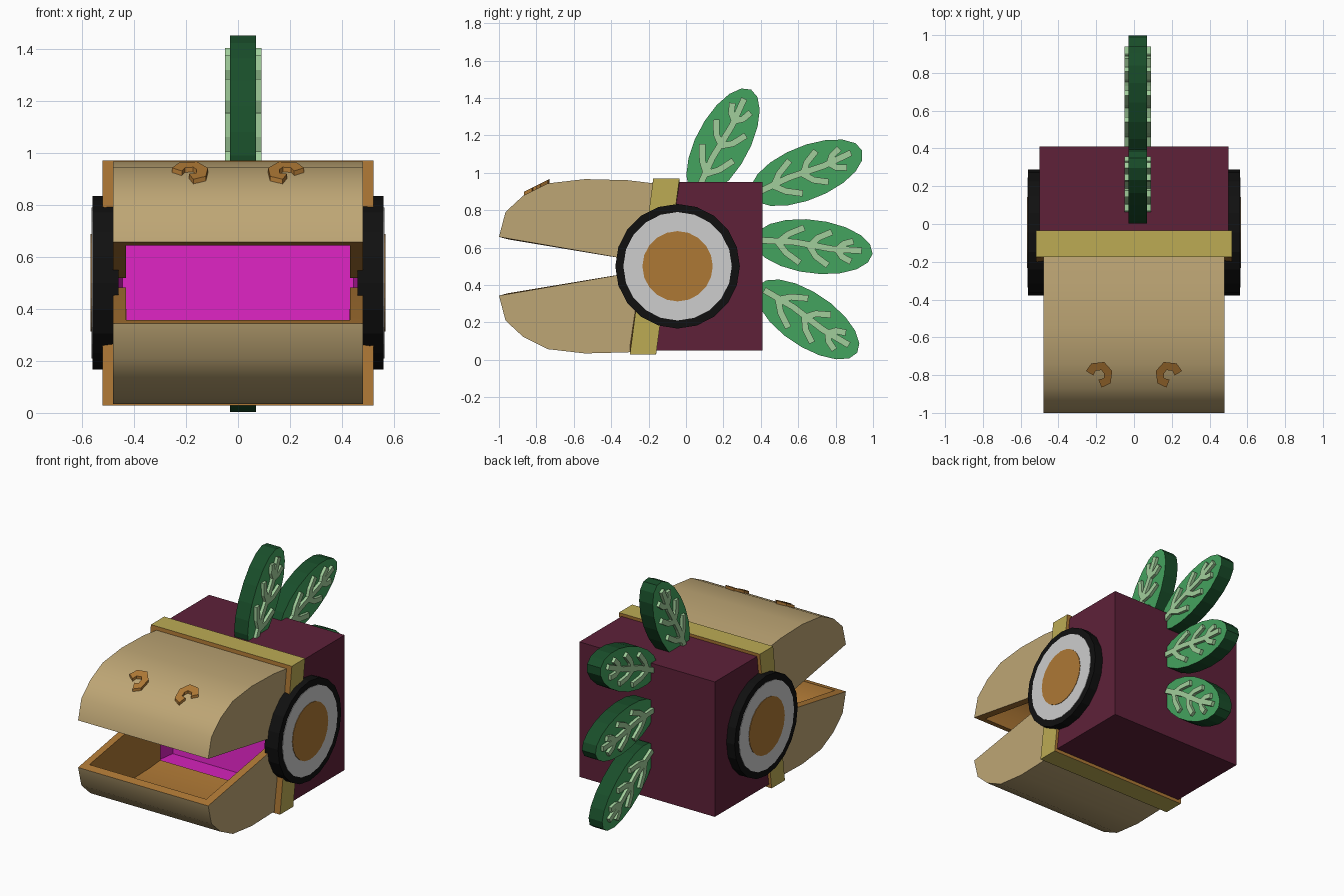
import bpy, bmesh, math
from mathutils import Vector

if "Cube" in bpy.data.objects:
    bpy.data.objects.remove(bpy.data.objects["Cube"])


def mat(name, r, g, b):
    m = bpy.data.materials.new(name)
    lin = [c / 255 / 12.92 if c < 11 else ((c / 255 + 0.055) / 1.055) ** 2.4 for c in (r, g, b)]
    m.diffuse_color = (*lin, 1)
    m.use_nodes = True
    m.node_tree.nodes["Principled BSDF"].inputs["Base Color"].default_value = m.diffuse_color
    return m


TAN = mat("tan", 190, 166, 117)
BROWN = mat("brown", 174, 120, 53)
OLIVE = mat("olive yellow", 188, 171, 84)
MAROON = mat("maroon", 94, 33, 57)
MAGENTA = mat("magenta", 214, 34, 188)
BLACK = mat("black", 16, 16, 16)
WHITE = mat("pale grey", 205, 205, 205)
GREEN = mat("leaf green", 68, 163, 94)
DARK = mat("dark green", 25, 78, 42)
PALE = mat("pale green", 161, 206, 155)


def make(name, bm, mats):
    bmesh.ops.recalc_face_normals(bm, faces=bm.faces)
    me = bpy.data.meshes.new(name)
    bm.to_mesh(me)
    bm.free()
    ob = bpy.data.objects.new(name, me)
    bpy.context.collection.objects.link(ob)
    for m in mats:
        me.materials.append(m)
    return ob


def prism(bm, pts, low, high):
    """Extrude a 2D outline between two mappings; returns the side faces."""
    a = [bm.verts.new(low(*p)) for p in pts]
    b = [bm.verts.new(high(*p)) for p in pts]
    n = len(pts)
    bm.faces.new(a[::-1])
    bm.faces.new(b)
    return [bm.faces.new((a[i], a[(i + 1) % n], b[(i + 1) % n], b[i])) for i in range(n)]


def slab(bm, pts, x0, x1):
    """Outline in (y, z) extruded along x."""
    return prism(bm, pts, lambda y, z: (x0, y, z), lambda y, z: (x1, y, z))


def ribbon(path, w):
    """Outline of a constant-width stroke along a 2D path."""
    p = [Vector(q) for q in path]
    left, right = [], []
    for i, q in enumerate(p):
        t = (p[min(i + 1, len(p) - 1)] - p[max(i - 1, 0)]).normalized()
        n = Vector((-t.y, t.x)) * w / 2
        left.append(tuple(q + n))
        right.append(tuple(q - n))
    return left + right[::-1]


def ellipse(cy, cz, a, b, ang, n):
    c, s = math.cos(ang), math.sin(ang)
    out = []
    for i in range(n):
        t = math.tau * i / n
        u, v = a * math.cos(t), b * math.sin(t)
        out.append((cy + u * c - v * s, cz + u * s + v * c))
    return out


def shell(name, pts, hx, open_edges, mats):
    """Hollow part: extruded outline with some sides left open."""
    bm = bmesh.new()
    sides = slab(bm, pts, -hx, hx)
    bmesh.ops.recalc_face_normals(bm, faces=bm.faces)
    bmesh.ops.delete(bm, geom=[sides[i] for i in open_edges], context='FACES')
    me = bpy.data.meshes.new(name)
    bm.to_mesh(me)
    bm.free()
    ob = bpy.data.objects.new(name, me)
    bpy.context.collection.objects.link(ob)
    for m in mats:
        me.materials.append(m)
    mod = ob.modifiers.new("thickness", 'SOLIDIFY')
    mod.thickness = 0.05
    mod.offset = -1
    mod.use_even_offset = True
    mod.material_offset = 1
    mod.material_offset_rim = 1
    bpy.ops.object.select_all(action='DESELECT')
    ob.select_set(True)
    bpy.context.view_layer.objects.active = ob
    bpy.ops.object.modifier_apply(modifier=mod.name)
    bpy.ops.object.shade_smooth_by_angle(angle=math.radians(38))
    return ob


# box body with a magenta throat recess in its slanted front
bm = bmesh.new()
front = slab(bm, [(-0.23, 0.05), (0.41, 0.05), (0.41, 0.95), (-0.11, 0.95)], -0.5, 0.5)[3]
bmesh.ops.recalc_face_normals(bm, faces=bm.faces)
bmesh.ops.inset_individual(bm, faces=[front], thickness=0.05, depth=0)
walls = bmesh.ops.inset_individual(bm, faces=[front], thickness=0.03, depth=-0.17)["faces"]
for f in walls + [front]:
    f.material_index = 1
make("body", bm, [MAROON, MAGENTA])

# jaws, the lower mirrors the upper about z = 0.5
JAW = [(-1.0, 0.657), (-0.965, 0.79), (-0.87, 0.878), (-0.74, 0.943), (-0.54, 0.966),
       (-0.31, 0.96), (-0.13, 0.938), (-0.2, 0.519)]
shell("upper_jaw", JAW, 0.48, (6, 7), [TAN, BROWN])
LOW = [(y, 1 - z) for y, z in JAW]
LOW[6] = (-0.2, 0.055)
shell("lower_jaw", LOW, 0.48, (6, 7), [TAN, BROWN])

# leaning band around the joint
shell("band", [(-0.30, 0.028), (-0.16, 0.028), (-0.035, 0.97), (-0.175, 0.97)],
      0.52, (1, 3), [OLIVE, BROWN])

# round side discs
for side, s in (("right", 1), ("left", -1)):
    for part, r, x0, x1, m in (("disc", 0.333, 0.46, 0.56, BLACK),
                               ("disc_ring", 0.29, 0.557, 0.563, WHITE),
                               ("disc_hub", 0.188, 0.560, 0.566, BROWN)):
        bm = bmesh.new()
        slab(bm, ellipse(-0.045, 0.5, r, r, 0, 20), s * x0, s * x1)
        make(f"{side}_{part}", bm, [m])

# curled nostrils lying on the sloping snout
CURL = [(0.235, -0.79), (0.215, -0.758), (0.165, -0.752), (0.137, -0.785),
        (0.142, -0.83), (0.18, -0.845)]


def snout(y, lift):
    return 0.943 + (y + 0.74) * 0.5 + lift


for side, s in (("right", 1), ("left", -1)):
    bm = bmesh.new()
    prism(bm, ribbon(CURL, 0.045), lambda x, y: (s * x, y, snout(y, -0.015)),
          lambda x, y: (s * x, y, snout(y, 0.018)))
    make(f"{side}_nostril", bm, [BROWN])

# leaves with raised veins: centre y, centre z, tilt
VEINS = [[(-0.28, 0), (-0.1, 0.012), (0.1, 0.0), (0.26, 0.01)]]
for v in (1, -1):
    VEINS += [[(-0.19, 0), (-0.14, 0.05 * v), (-0.06, 0.095 * v)],
              [(-0.02, 0), (0.02, 0.05 * v), (0.09, 0.09 * v)],
              [(0.13, 0), (0.16, 0.035 * v), (0.21, 0.055 * v)]]
LEAVES = [(0.198, 1.162, 62), (0.645, 1.0, 22), (0.68, 0.605, -7), (0.65, 0.216, -34)]
for k, (cy, cz, deg) in enumerate(LEAVES, 1):
    ang = math.radians(deg)
    c, s = math.cos(ang), math.sin(ang)
    bm = bmesh.new()
    for f in slab(bm, ellipse(cy, cz, 0.32, 0.143, ang, 18), -0.03, 0.07):
        f.material_index = 1
    make(f"leaf_{k}", bm, [GREEN, DARK])
    bm = bmesh.new()
    for path in VEINS:
        pts = [(cy + u * c - v * s, cz + u * s + v * c) for u, v in ribbon(path, 0.034)]
        slab(bm, pts, -0.05, 0.09)
    make(f"leaf_veins_{k}", bm, [PALE])
